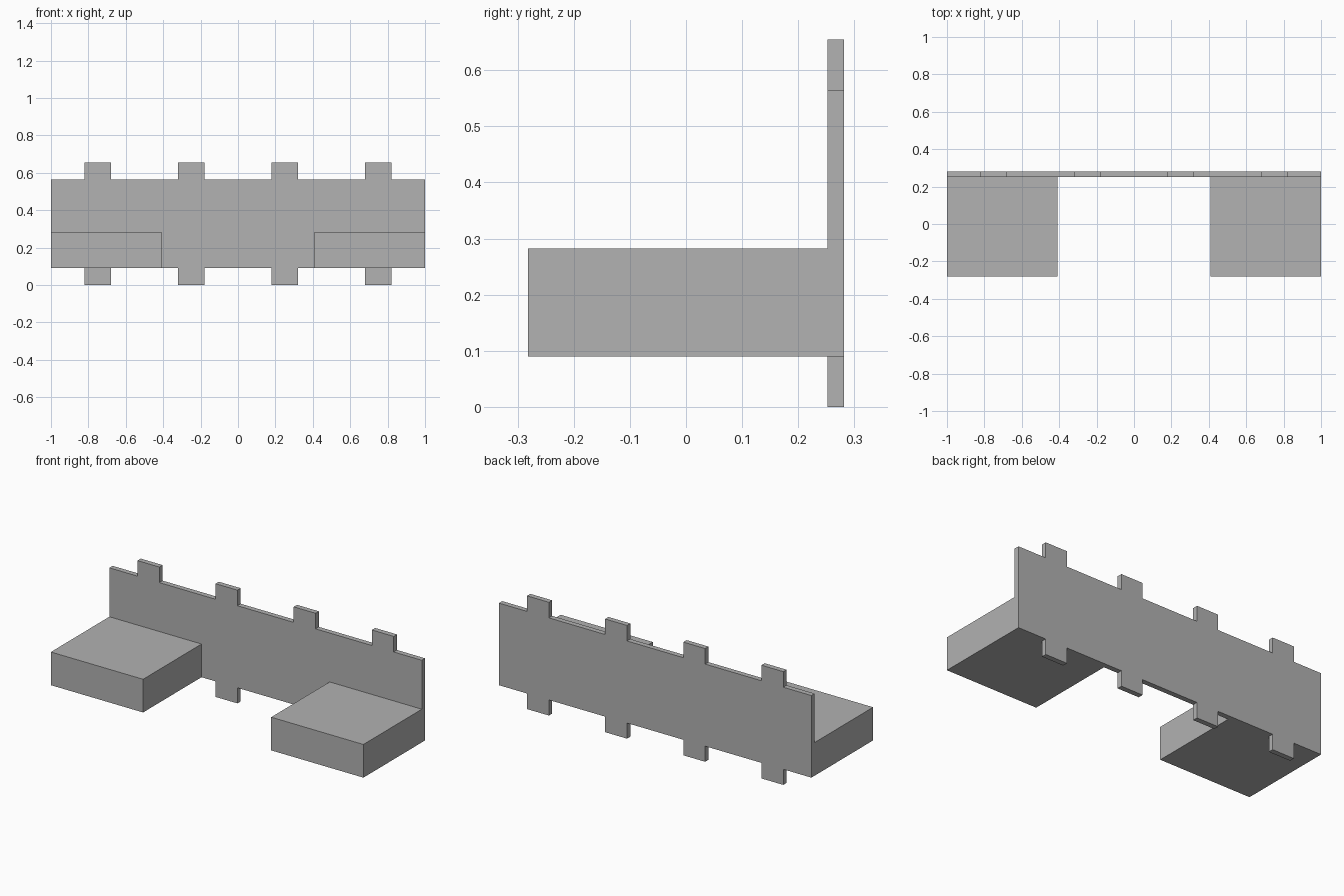
import bpy
import bmesh
from mathutils import Vector

cube = bpy.data.objects.get("Cube")
if cube:
    bpy.data.objects.remove(cube, do_unlink=True)

# Single plain grey material
GREY = (0.445, 0.445, 0.445, 1.0)
grey = bpy.data.materials.new("plain_grey")
grey.use_nodes = True
grey.diffuse_color = GREY
grey.node_tree.nodes["Principled BSDF"].inputs["Base Color"].default_value = GREY

# Shared dimensions
FRONT, PANEL_FRONT, BACK = -0.282, 0.252, 0.282
PANEL_BOTTOM, PANEL_TOP, HEIGHT = 0.09, 0.565, 0.655
BLOCK_TOP, BLOCK_INNER = 0.282, 0.41
TAB_CENTRES = (-0.75, -0.25, 0.25, 0.75)
TAB_HALF = 0.07


def extrude_profile(name, outline, y_front, y_back):
    """Extrude an outline of (x, z) points from y_front to y_back."""
    bm = bmesh.new()
    face = bm.faces.new([bm.verts.new((x, y_front, z)) for x, z in outline])
    result = bmesh.ops.extrude_face_region(bm, geom=[face], use_keep_orig=True)
    moved = [v for v in result["geom"] if isinstance(v, bmesh.types.BMVert)]
    bmesh.ops.translate(bm, verts=moved, vec=Vector((0, y_back - y_front, 0)))
    bmesh.ops.recalc_face_normals(bm, faces=bm.faces)
    mesh = bpy.data.meshes.new(name)
    bm.to_mesh(mesh)
    bm.free()
    mesh.materials.append(grey)
    obj = bpy.data.objects.new(name, mesh)
    bpy.context.collection.objects.link(obj)
    return obj


def tabbed_edge(z_edge, z_tab):
    """Points from left to right along a panel edge with square tabs."""
    points = [(-1, z_edge)]
    for c in TAB_CENTRES:
        a, b = c - TAB_HALF, c + TAB_HALF
        points += [(a, z_edge), (a, z_tab), (b, z_tab), (b, z_edge)]
    return points + [(1, z_edge)]


# Upright back panel with tabs along its top and bottom
outline = tabbed_edge(PANEL_BOTTOM, 0) + tabbed_edge(PANEL_TOP, HEIGHT)[::-1]
extrude_profile("back_panel", outline, PANEL_FRONT, BACK)

# Low block in front of each end of the panel
for name, side in (("left_block", 1), ("right_block", -1)):
    inner, outer = side * BLOCK_INNER, side
    block = [(inner, PANEL_BOTTOM), (outer, PANEL_BOTTOM),
             (outer, BLOCK_TOP), (inner, BLOCK_TOP)]
    extrude_profile(name, block, FRONT, PANEL_FRONT)
